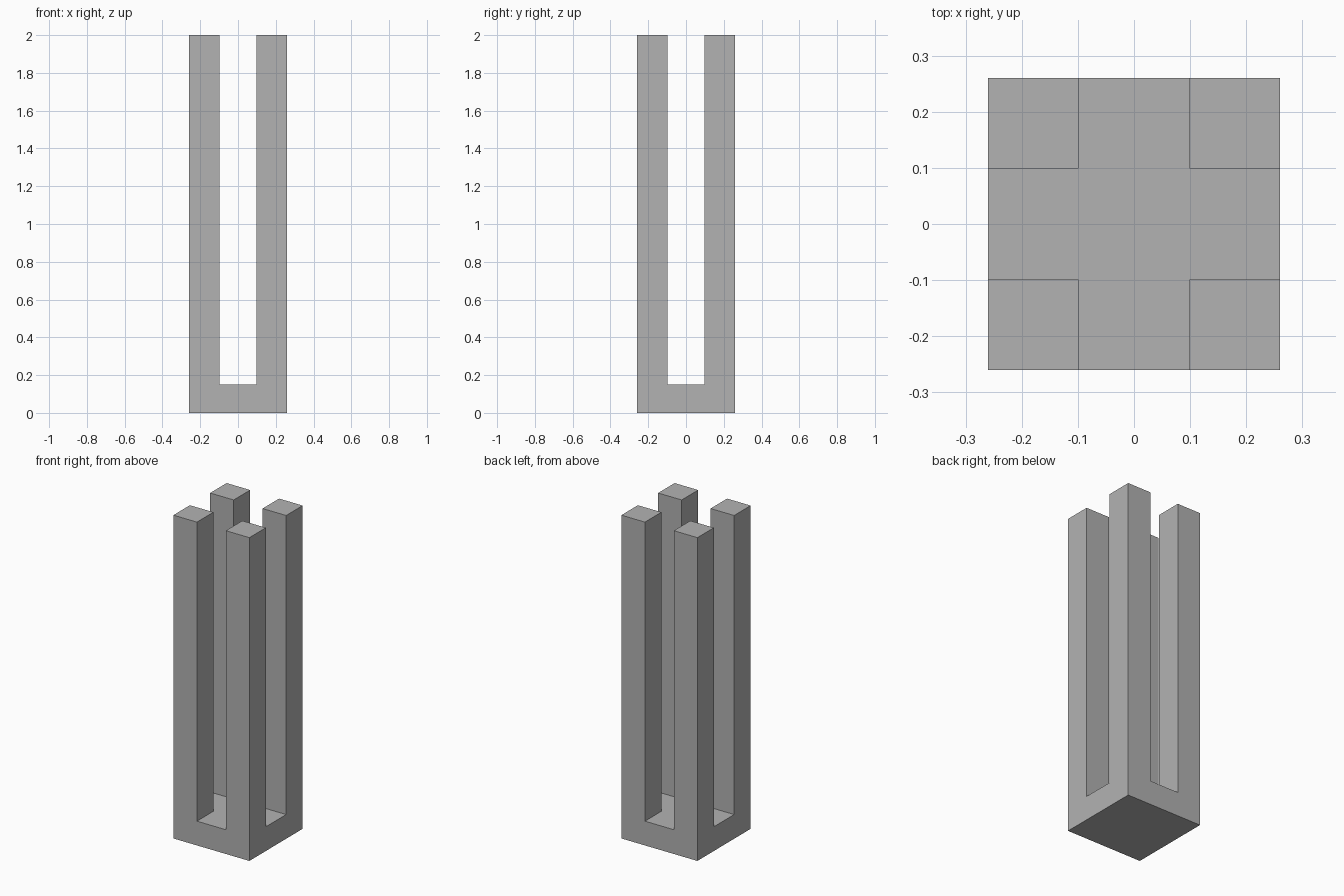
import bpy
import bmesh
from mathutils import Matrix

cube = bpy.data.objects.get("Cube")
if cube:
    bpy.data.objects.remove(cube, do_unlink=True)

HALF = 0.26      # half the outer width
GAP = 0.099      # half the slot width
BASE = 0.15      # base thickness
TOP = 2.0        # full height

grey = bpy.data.materials.new("grey")
grey.use_nodes = True
colour = (0.448, 0.448, 0.448, 1)
grey.diffuse_color = colour
grey.node_tree.nodes["Principled BSDF"].inputs["Base Color"].default_value = colour

# Solid square base
bm = bmesh.new()
bmesh.ops.create_cube(bm, size=1, matrix=Matrix.Translation((0, 0, BASE / 2))
                      @ Matrix.Diagonal((2 * HALF, 2 * HALF, BASE, 1)))

# Slot edges cut across the base in both directions
for axis in ((1, 0, 0), (0, 1, 0)):
    for side in (-GAP, GAP):
        bmesh.ops.bisect_plane(bm, geom=bm.verts[:] + bm.edges[:] + bm.faces[:],
                               plane_co=[a * side for a in axis], plane_no=axis)

# Four corner posts raised from the top of the base
corners = [f for f in bm.faces if f.normal.z > 0.9
           and min(abs(c) for c in f.calc_center_median().xy) > GAP]
for face in bmesh.ops.extrude_discrete_faces(bm, faces=corners)["faces"]:
    bmesh.ops.translate(bm, verts=face.verts, vec=(0, 0, TOP - BASE))

# Merge the flat regions into clean faces
bmesh.ops.remove_doubles(bm, verts=bm.verts, dist=0.0001)
bmesh.ops.dissolve_limit(bm, angle_limit=0.01, verts=bm.verts, edges=bm.edges)
bmesh.ops.recalc_face_normals(bm, faces=bm.faces)

mesh = bpy.data.meshes.new("four_post_stand")
bm.to_mesh(mesh)
bm.free()
mesh.materials.append(grey)
stand = bpy.data.objects.new("four_post_stand", mesh)
bpy.context.collection.objects.link(stand)
